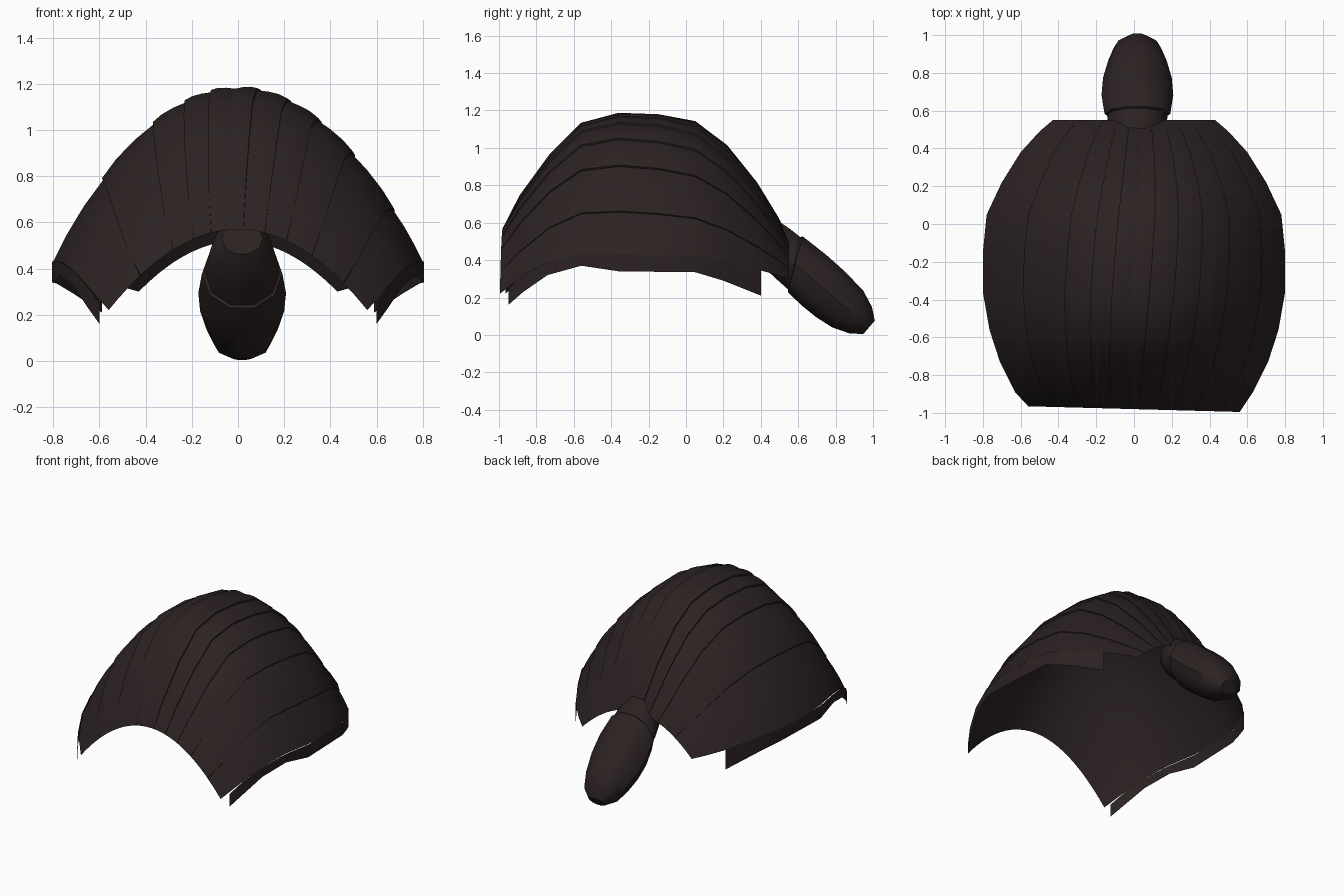
import bpy, math
from mathutils import Vector

if "Cube" in bpy.data.objects:
    bpy.data.objects.remove(bpy.data.objects["Cube"], do_unlink=True)

hair = bpy.data.materials.new("dark brown hair")
hair.use_nodes = True
COLOUR = (0.025, 0.016, 0.016, 1)
hair.diffuse_color = COLOUR
hair.node_tree.nodes["Principled BSDF"].inputs["Base Color"].default_value = COLOUR


def make(name, rows, closed=False, angle=40):
    """Skin a grid of points; closed rows become a capped tube."""
    n = len(rows[0])
    verts = [p for row in rows for p in row]
    faces = []
    for r in range(len(rows) - 1):
        for c in range(n if closed else n - 1):
            d = (c + 1) % n
            faces.append((r * n + c, r * n + d, (r + 1) * n + d, (r + 1) * n + c))
    if closed:
        faces.append(tuple(reversed(range(n))))
        faces.append(tuple(range(len(verts) - n, len(verts))))
    mesh = bpy.data.meshes.new(name)
    mesh.from_pydata(verts, [], faces)
    mesh.materials.append(hair)
    obj = bpy.data.objects.new(name, mesh)
    bpy.context.collection.objects.link(obj)
    bpy.ops.object.select_all(action="DESELECT")
    obj.select_set(True)
    bpy.context.view_layer.objects.active = obj
    bpy.ops.object.shade_smooth_by_angle(angle=math.radians(angle))


# Cap sections from front to back: y, half width, crest height, hem height
SECTIONS = [
    (-0.98, 0.56, 0.57, 0.22), (-0.89, 0.63, 0.73, 0.30),
    (-0.73, 0.71, 0.95, 0.39), (-0.56, 0.765, 1.12, 0.43),
    (-0.36, 0.80, 1.175, 0.43), (-0.15, 0.80, 1.17, 0.425),
    (0.05, 0.78, 1.13, 0.42), (0.22, 0.70, 1.00, 0.39),
    (0.38, 0.60, 0.80, 0.35), (0.49, 0.50, 0.62, 0.32),
    (0.55, 0.43, 0.52, 0.30),
]


def cap_rows(columns):
    """Arched rows; each column is a position across and a lift."""
    rows = []
    for i, (y, w, crest, hem) in enumerate(SECTIONS):
        inner = 0 < i < len(SECTIONS) - 1
        row = []
        for s, lift in columns:
            s2 = s + 0.1 * (y + 0.2) * (1 - s * s)      # locks sweep slightly sideways
            normal = Vector((s2, 0, 1.1 - abs(s2))).normalized()
            base = Vector((w * s2, y - 0.015 * s2 * (y < -0.9),
                           hem + (crest - hem) * (1 - abs(s2) ** 2)))
            row.append(base + normal * lift * inner * (1 - abs(s) ** 6))
        rows.append(row)
    return rows


# Smooth cap with overlapping locks, each rising to an outer lip
STEPS = 12
make("hair_cap", cap_rows([(k / STEPS, 0) for k in range(-STEPS, STEPS + 1)]), angle=60)

EDGES = {1: ("left", [0, 0.12, 0.28, 0.44, 0.62, 0.84, 1]),
         -1: ("right", [0, 0.13, 0.27, 0.44, 0.72, 1])}
for side, (label, edges) in EDGES.items():
    for k, (a, b) in enumerate(zip(edges, edges[1:])):
        profile = ((0, 0.004), (0.35, 0.011), (0.7, 0.016), (0.985, 0.014), (1, 0.003))
        columns = [(side * (a + (b - a) * f), lift) for f, lift in profile]
        make(f"{label}_lock_{k + 1}", cap_rows(columns if side > 0 else columns[::-1]))

# Upright hem plates below both sides of the cap: y, x, bottom, top
HEM = [
    (-0.95, 0.60, 0.16, 0.25), (-0.87, 0.65, 0.23, 0.32),
    (-0.74, 0.71, 0.32, 0.39), (-0.56, 0.77, 0.37, 0.43),
    (-0.36, 0.805, 0.34, 0.43), (0.05, 0.785, 0.335, 0.425),
    (0.20, 0.71, 0.29, 0.40), (0.40, 0.59, 0.21, 0.35),
]
for side, name in ((1, "left_hem"), (-1, "right_hem")):
    make(name, [[(side * x, y, lo), (side * x, y, hi)] for y, x, lo, hi in HEM])

# Ponytail, along a sloping axis: distance, half width, half depth, ring slant
START, AXIS = Vector((0.018, 0.50, 0.45)), Vector((0, 0.76, -0.65))
ACROSS = Vector((0, 0.65, 0.76))


def tube(name, rings, sides):
    rows = []
    for t, a, b, slant in rings:
        row = []
        for k in range(sides):
            u = 2 * math.pi * k / sides
            row.append(START + AXIS * (t - slant * math.sin(u))
                       + Vector((a * math.cos(u), 0, 0)) + ACROSS * (b * math.sin(u)))
        rows.append(row)
    make(name, rows, True)


tube("ponytail_band", [(-0.12, 0.09, 0.09, 0), (-0.06, 0.135, 0.125, 0.03),
                       (0.02, 0.152, 0.132, 0.05), (0.14, 0.165, 0.135, 0.07)], 10)
tube("ponytail", [(0.10, 0.152, 0.125, 0.07), (0.11, 0.174, 0.146, 0.07),
                  (0.24, 0.19, 0.153, 0.04), (0.36, 0.182, 0.15, 0.02),
                  (0.48, 0.155, 0.135, 0), (0.57, 0.125, 0.098, 0),
                  (0.63, 0.06, 0.05, 0)], 10)
